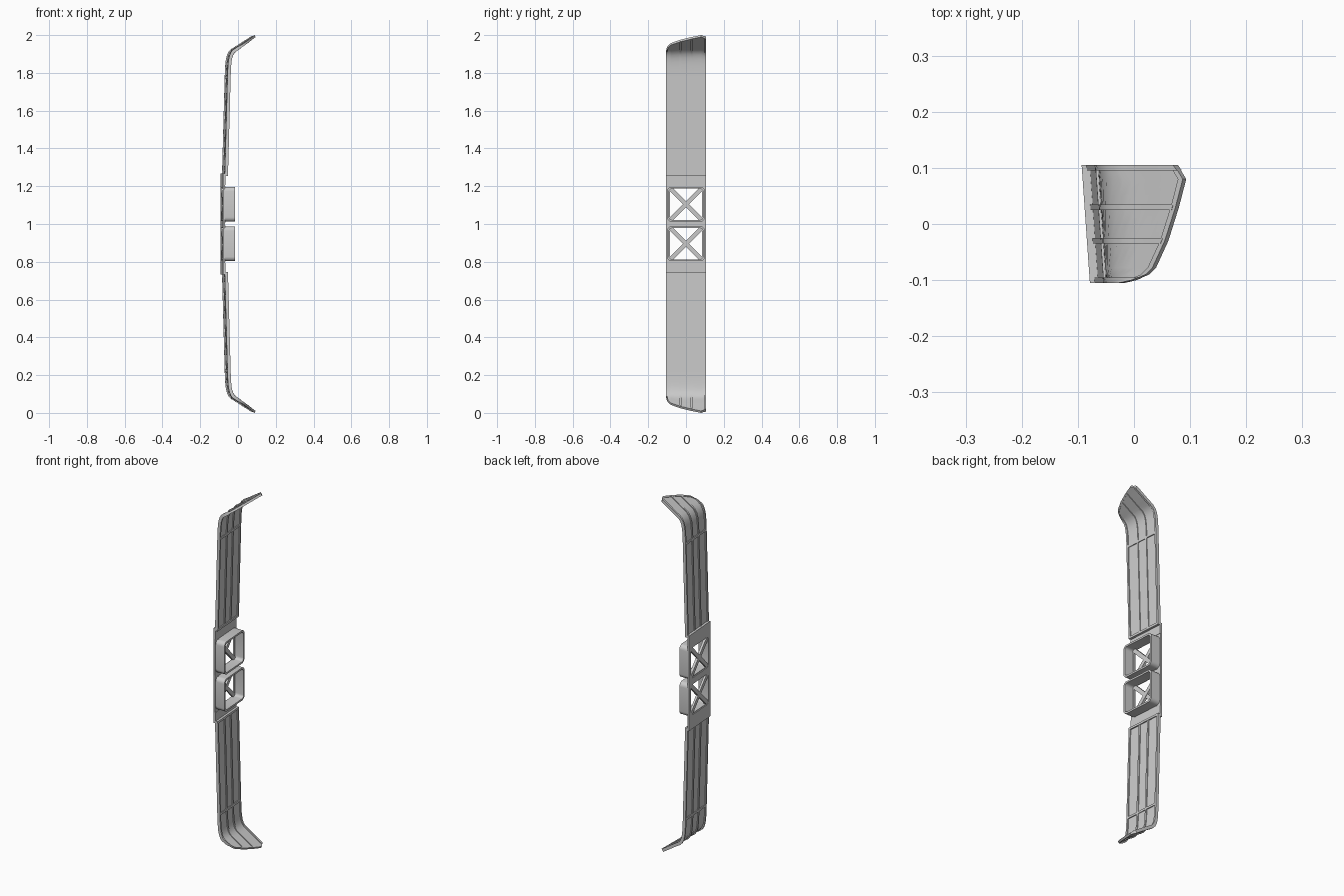
import bpy, bmesh, math
from mathutils import Vector
from mathutils.geometry import interpolate_bezier

if "Cube" in bpy.data.objects:
    bpy.data.objects.remove(bpy.data.objects["Cube"])

SHEAR = -0.07   # the whole part is tilted slightly across its width


def finish(name, verts, faces):
    # sheared mesh, mirrored about the middle height
    me = bpy.data.meshes.new(name)
    me.from_pydata([(x + SHEAR * y, y, z) for x, y, z in verts], [], faces)
    bm = bmesh.new()
    bm.from_mesh(me)
    bmesh.ops.recalc_face_normals(bm, faces=bm.faces)
    bm.to_mesh(me)
    bm.free()
    ob = bpy.data.objects.new(name, me)
    bpy.context.collection.objects.link(ob)
    ob.location.z = 1
    ob.modifiers.new("mirror", 'MIRROR').use_axis = (False, False, True)
    for o in bpy.context.selected_objects:
        o.select_set(False)
    bpy.context.view_layer.objects.active = ob
    ob.select_set(True)
    bpy.ops.object.shade_smooth_by_angle(angle=math.radians(30))
    return ob


# centre line of the curved panel in (x, z), z measured from the middle
def V(x, z):
    return Vector((x, 0, z))


path = [V(-0.069, 0.255)]
path += interpolate_bezier(V(-0.054, 0.80), V(-0.051, 0.87), V(-0.048, 0.907), V(-0.018, 0.923), 14)
path += interpolate_bezier(V(-0.018, 0.923), V(0.02, 0.945), V(0.05, 0.968), V(0.096, 0.995), 8)[1:]
dist = [0]
for a, b in zip(path, path[1:]):
    dist.append(dist[-1] + (b - a).length)


def at(s, off):
    i = max(k for k in range(len(path) - 1) if dist[k] <= max(s, 0))
    f = (s - dist[i]) / (dist[i + 1] - dist[i])

    def tangent(k):
        return (path[min(k + 1, len(path) - 1)] - path[max(k - 1, 0)]).normalized()
    t = tangent(i).lerp(tangent(i + 1), min(max(f, 0), 1)).normalized()
    return path[i].lerp(path[i + 1], f) + Vector((t.z, 0, -t.x)) * off


# slanted, rounded tip outline: (y, x where the panel ends)
TIP = [(-0.105, -0.022), (-0.1, 0.0), (-0.09, 0.024), (-0.078, 0.036),
       (-0.03, 0.058), (0.03, 0.077), (0.08, 0.09), (0.095, 0.081), (0.105, 0.074)]


def tip(y):
    for (y0, x0), (y1, x1) in zip(TIP, TIP[1:]):
        if y <= y1 + 1e-6:
            x = x0 + (x1 - x0) * (y - y0) / (y1 - y0) - SHEAR * y
            break
    for i in range(8, len(path) - 1):
        if path[i + 1].x >= x:
            f = (x - path[i].x) / (path[i + 1].x - path[i].x)
            return dist[i] + f * (dist[i + 1] - dist[i])
    return dist[-1]


def slab(name, y0, y1, start, end, half, steps=1):
    # solid following the panel curve between two widths
    ys = [y0] + [p[0] for p in TIP if y0 < p[0] < y1] + [y1]
    m, verts, faces = len(ys), [], []
    for j in range(steps + 1):
        f = j / steps
        f = f if steps < 9 else 1 - (1 - f) ** 1.6
        ring = [(y, start(y) + (end(y) - start(y)) * f) for y in ys]
        for off, row in ((-half, ring), (half, ring[::-1])):
            for y, s in row:
                p = at(s, off)
                verts.append((p.x, y, p.z))
    n = 2 * m
    for j in range(steps):
        for k in range(n):
            a, b = j * n + k, j * n + (k + 1) % n
            faces.append((a, b, b + n, a + n))
    for base in (0, steps * n):
        for k in range(m - 1):
            faces.append((base + k, base + k + 1, base + n - 2 - k, base + n - 1 - k))
    return finish(name, verts, faces)


def const(v):
    return lambda y: v


# thin web, surrounding rim and ribs of the curved panels
slab("panel_web", -0.102, 0.102, const(0), lambda y: tip(y) - 0.002, 0.0025, 32)
slab("panel_front_rim", -0.105, -0.095, const(0), tip, 0.0085, 32)
slab("panel_back_rim", 0.095, 0.105, const(0), tip, 0.0085, 32)
slab("panel_tip_rim", -0.105, 0.105, lambda y: tip(y) - 0.01, tip, 0.006)
slab("panel_base_rim", -0.105, 0.105, const(0), const(0.012), 0.0085)
slab("panel_cross_rib", -0.1, 0.1, const(0.516), const(0.528), 0.007)
for side, y in (("front", -0.03), ("back", 0.03)):
    slab("long_rib_" + side, y - 0.005, y + 0.005, const(0.005), lambda y: tip(y) - 0.006, 0.007, 32)


def rounded(hy, z0, z1, r):
    pts = []
    for q, (sy, z) in enumerate(((1, z1 - r), (-1, z1 - r), (-1, z0 + r), (1, z0 + r))):
        for k in range(6):
            a = math.pi / 2 * (q + k / 5)
            pts.append((sy * (hy - r) + r * math.cos(a), z + r * math.sin(a)))
    return pts


def frame(name, outer, inner, x0, x1):
    # hollow prism between two matching loops
    n = len(outer)
    verts = [(x, y, z) for x, loop in ((x0, outer), (x1, outer), (x1, inner), (x0, inner)) for y, z in loop]
    faces = []
    for r in range(4):
        for k in range(n):
            l = (k + 1) % n
            q = (r + 1) % 4 * n
            faces.append((r * n + k, r * n + l, q + l, q + k))
    return finish(name, verts, faces)


def prism(name, pts, x0, x1):
    n = len(pts)
    verts = [(x, y, z) for x in (x0, x1) for y, z in pts]
    faces = [tuple(range(n)), tuple(range(n, 2 * n))]
    faces += [(k, (k + 1) % n, n + (k + 1) % n, n + k) for k in range(n)]
    return finish(name, verts, faces)


# centre plate with windows, deep box walls and joining strip
window = rounded(0.085, 0.018, 0.19, 0.018)
frame("window_plate", rounded(0.105, 0.0, 0.208, 0.001), window, -0.086, -0.076)
frame("box_wall", rounded(0.1, 0.012, 0.197, 0.024), rounded(0.09, 0.022, 0.187, 0.016), -0.08, -0.022)
prism("joining_plate", [(-0.105, 0.207), (0.105, 0.207), (0.105, 0.268), (-0.105, 0.268)], -0.086, -0.074)

# crossed braces in the windows
for name, d in (("brace_rising", 1), ("brace_falling", -1)):
    a, b = Vector((-0.087, 0.104 - d * 0.087)), Vector((0.087, 0.104 + d * 0.087))
    w = Vector((-(b - a).y, (b - a).x)).normalized() * 0.011
    prism(name, [tuple(p) for p in (a - w, b - w, b + w, a + w)], -0.085, -0.072 - 0.001 * d)
